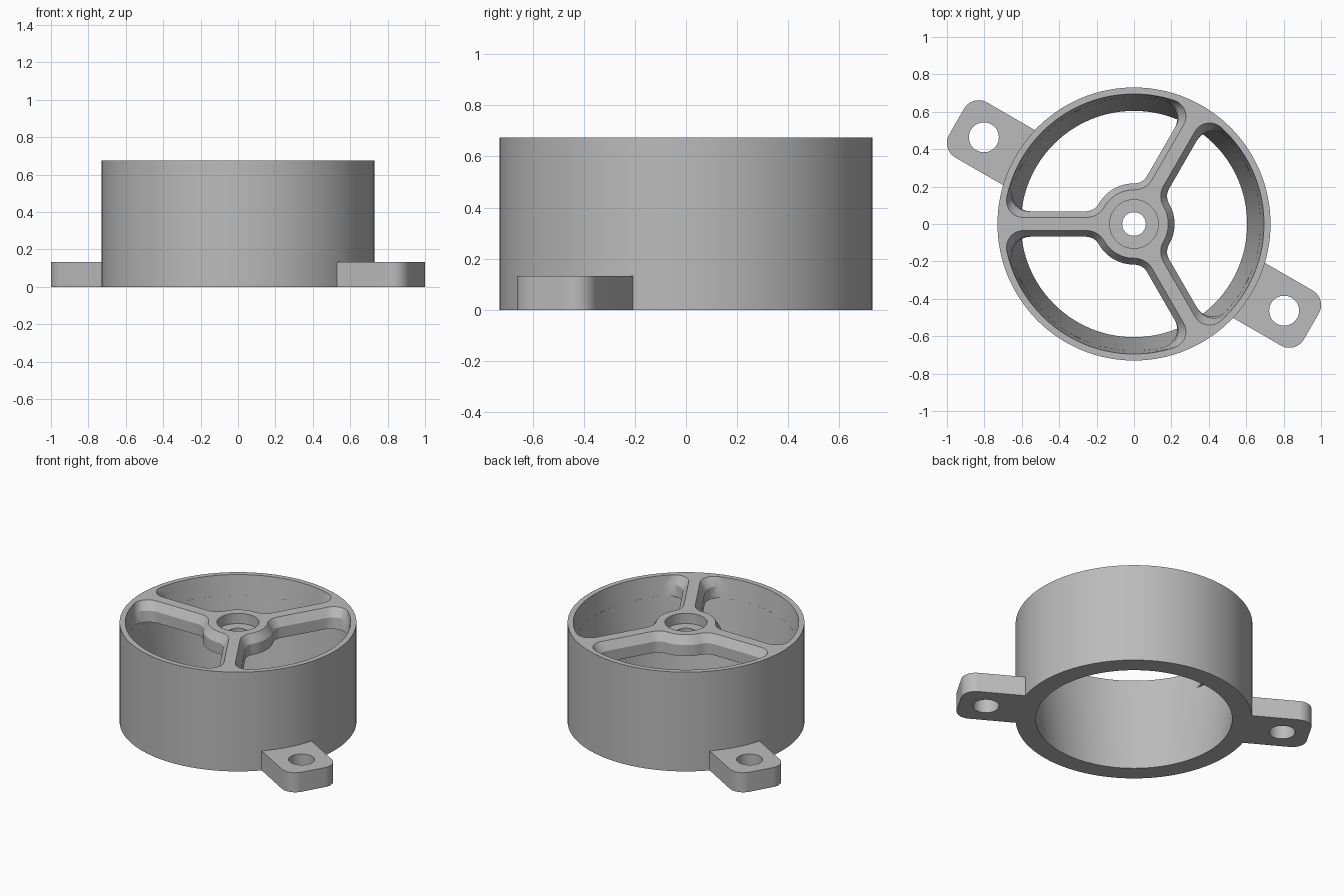
import bpy, bmesh
from math import sin, cos, radians, sqrt, atan2, pi

if "Cube" in bpy.data.objects:
    bpy.data.objects.remove(bpy.data.objects["Cube"], do_unlink=True)

RING_R, HEIGHT, TAB_H = 0.73, 0.675, 0.133
PLATE_Z = 0.545      # underside of the spokes and hub
BEVEL_Z = 0.62       # where the sloped spoke edge ends

grey = bpy.data.materials.new("satin_grey")
grey.use_nodes = True
grey.diffuse_color = (0.5, 0.5, 0.5, 1)
grey.node_tree.nodes["Principled BSDF"].inputs["Base Color"].default_value = (0.5, 0.5, 0.5, 1)


def bore(z):
    """Radius of the tapered inner wall at height z."""
    return 0.605 + 0.09 * z / HEIGHT


def arc(cx, cy, r, a, b, n):
    """Points along an arc from angle a to angle b."""
    return [(cx + r * cos(a + (b - a) * i / n), cy + r * sin(a + (b - a) * i / n))
            for i in range(n + 1)]


def circle(r, n=128):
    return arc(0, 0, r, 0, 2 * pi, n)[:-1]


def loft(name, sections):
    """Closed solid through (z, outline) sections."""
    bm = bmesh.new()
    rings = [[bm.verts.new((x, y, z)) for x, y in pts] for z, pts in sections]
    n = len(rings[0])
    for low, high in zip(rings, rings[1:]):
        for i in range(n):
            j = (i + 1) % n
            bm.faces.new((low[i], low[j], high[j], high[i]))
    bm.faces.new(rings[0][::-1])
    bm.faces.new(rings[-1])
    bmesh.ops.recalc_face_normals(bm, faces=bm.faces)
    mesh = bpy.data.meshes.new(name)
    bm.to_mesh(mesh)
    bm.free()
    mesh.materials.append(grey)
    obj = bpy.data.objects.new(name, mesh)
    bpy.context.collection.objects.link(obj)
    return obj


def activate(obj):
    bpy.ops.object.select_all(action='DESELECT')
    obj.select_set(True)
    bpy.context.view_layer.objects.active = obj


def cut(obj, cutter):
    """Subtract the cutter, then discard it."""
    cutter.hide_render = True
    mod = obj.modifiers.new("cut", 'BOOLEAN')
    mod.operation, mod.solver, mod.object = 'DIFFERENCE', 'EXACT', cutter
    activate(obj)
    bpy.ops.object.modifier_apply(modifier=mod.name)
    bpy.data.objects.remove(cutter, do_unlink=True)


def finish(obj):
    activate(obj)
    bpy.ops.object.shade_smooth_by_angle(angle=radians(25))


def opening(half_w, hub_r, outer_r, corner, hub_fillet, turn):
    """Rounded outline of the gap between two neighbouring spokes."""
    def centre(dist, off):
        return sqrt(dist * dist - off * off), off
    hx, hy = centre(hub_r + hub_fillet, half_w + hub_fillet)
    ox, oy = centre(outer_r - corner, half_w + corner)
    ha, oa, mid = atan2(hy, hx), atan2(oy, ox), pi / 3
    half = (arc(0, 0, hub_r, mid, ha, 10)[:-1]
            + arc(hx, hy, hub_fillet, ha + pi, 1.5 * pi, 10)
            + arc(ox, oy, corner, -pi / 2, oa, 14)
            + arc(0, 0, outer_r, oa, mid, 20)[1:])
    # mirror across the bisector of the gap
    c, s = cos(2 * mid), sin(2 * mid)
    full = half + [(c * x + s * y, s * x - c * y) for x, y in half[-2:0:-1]]
    c, s = cos(turn), sin(turn)
    return [(c * x - s * y, s * x + c * y) for x, y in full]


# Housing: outer drum with tapered bore below the spokes
housing = loft("spoked_housing", [(0, circle(RING_R)), (HEIGHT, circle(RING_R))])
cut(housing, loft("bore_cutter", [(-0.1, circle(bore(-0.1))), (PLATE_Z, circle(bore(PLATE_Z)))]))

# Three openings with sloped upper edges leave the spokes and hub
for k in range(3):
    turn = radians(-60 + 120 * k)
    base = (0.068, 0.217)
    top_z = HEIGHT + 0.02
    cut(housing, loft("opening_cutter", [
        (PLATE_Z - 0.002, opening(*base, bore(PLATE_Z), 0.10, 0.08, turn)),
        (BEVEL_Z, opening(*base, bore(BEVEL_Z), 0.10, 0.08, turn)),
        (HEIGHT, opening(0.035, 0.183, bore(HEIGHT), 0.09, 0.11, turn)),
        (top_z, opening(0.035, 0.183, bore(HEIGHT), 0.09, 0.11, turn))]))

# Hub recess and shaft hole
for r, z in ((0.13, HEIGHT - 0.07), (0.063, 0.4)):
    cut(housing, loft("hub_cutter", [(z, circle(r, 64)), (HEIGHT + 0.1, circle(r, 64))]))
finish(housing)

# Mounting tabs on opposite sides of the drum base
HALF_W, REACH, ROUND, HOLE_AT, HOLE_R = 0.17, 1.095, 0.09, 0.927, 0.08
for name, deg in (("left_mounting_tab", -30), ("right_mounting_tab", 150)):
    a = math_a = radians(deg)
    edge = atan2(HALF_W, sqrt(RING_R ** 2 - HALF_W ** 2))
    pts = (arc(0, 0, RING_R - 0.001, edge, -edge, 16)
           + arc(REACH - ROUND, -HALF_W + ROUND, ROUND, -pi / 2, 0, 12)
           + arc(REACH - ROUND, HALF_W - ROUND, ROUND, 0, pi / 2, 12))
    tab = loft(name, [(0, pts), (TAB_H, pts)])
    hole = arc(HOLE_AT, 0, HOLE_R, 0, 2 * pi, 48)[:-1]
    cut(tab, loft("hole_cutter", [(-0.1, hole), (TAB_H + 0.1, hole)]))
    tab.rotation_euler.z = a
    finish(tab)
